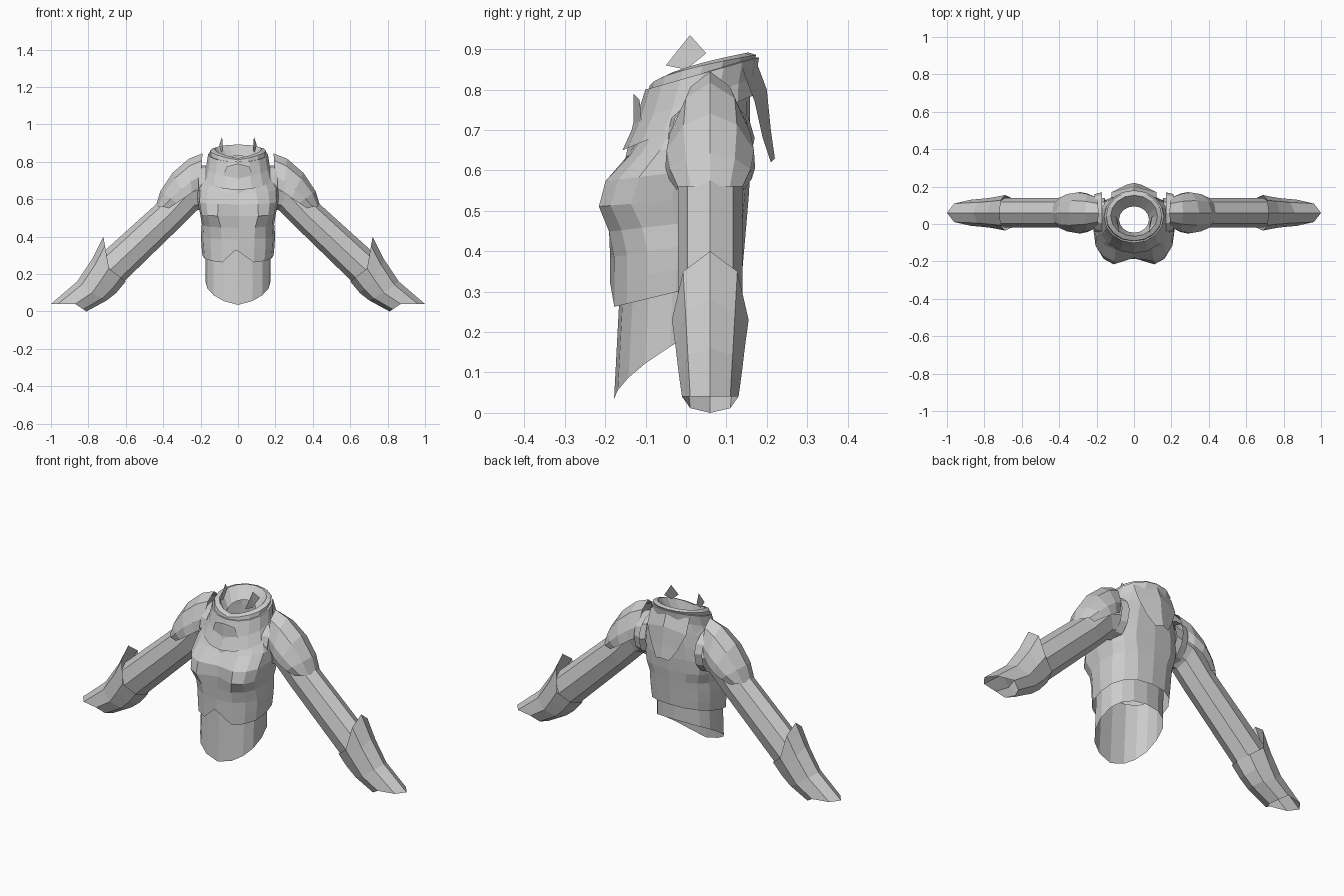
import bpy, bmesh, math
from mathutils import Vector

default_cube = bpy.data.objects.get("Cube")
if default_cube:
    bpy.data.objects.remove(default_cube, do_unlink=True)

steel = bpy.data.materials.new("light grey steel")
steel.use_nodes = True
steel.diffuse_color = (.6, .6, .6, 1)
shader = steel.node_tree.nodes["Principled BSDF"]
shader.inputs["Base Color"].default_value = steel.diffuse_color


def loft(name, rows, closed=True):
    """Skin rows of points with flat faces."""
    bm = bmesh.new()
    grid = [[bm.verts.new(point) for point in row] for row in rows]
    count = len(grid[0])
    for lower, upper in zip(grid, grid[1:]):
        for i in range(count if closed else count - 1):
            j = (i + 1) % count
            bm.faces.new((lower[i], lower[j], upper[j], upper[i]))
    bmesh.ops.remove_doubles(bm, verts=bm.verts, dist=.001)
    bmesh.ops.recalc_face_normals(bm, faces=bm.faces)
    mesh = bpy.data.meshes.new(name)
    bm.to_mesh(mesh)
    bm.free()
    mesh.materials.append(steel)
    part = bpy.data.objects.new(name, mesh)
    bpy.context.collection.objects.link(part)


def body_ring(front_z, back_z, width, front, back, notch=0, lift=0, square=1, bend=1):
    """Tilted oval; notch and lift move the middle of its front."""
    points = []
    sides = 16
    for i in range(sides):
        angle = math.tau * i / sides
        sine, cosine = math.sin(angle), math.cos(angle)
        x = width * math.copysign(abs(sine) ** square, sine)
        depth = (1 - math.copysign(abs(cosine) ** square, cosine)) / 2
        y = front + (back - front) * depth
        z = front_z + (back_z - front_z) * depth ** bend
        if i == 0:
            y, z = y + notch, z + lift
        points.append((x, y, z))
    return points


def bell(value, centre, spread):
    return math.exp(-((value - centre) / spread) ** 2)


def chest_ring(row):
    """Breastplate section: full at the bust, narrowing to the waist and neck."""
    z = .26 + row / 16
    bust = bell(z, .52, .07)
    taper = min(.11, max(0, z - .58))
    width = .19 + .03 * bell(z, .6, .1) - max(0, z - .67) / 2
    width += .01 * bell(z, .36, .05)
    front = -.188 - .038 * bust + .75 * taper
    back = .12 + .07 * z - taper / 10
    back_z = z + .03 + abs(z - .5) / 5
    hem_lift = .08 if row == 0 else 0
    return body_ring(z, back_z, width, front, back, bust / 20, hem_lift,
                     square=.85 - bust / 5)


def belly_ring(row):
    """Belly section, dropping much further in front than behind."""
    front_z = .38 - .115 * row
    back_z = .42 - .06 * row
    front = -.16 - .006 * row
    return body_ring(front_z, back_z, .175, front, .1, square=.85, bend=1 - row / 9)


def collar_ring(z, width, bend=1):
    """Neck oval leaning forward, higher at the back."""
    centre = (z - .6) / 5
    reach = .88 * width
    back_z = z + (1 - z) / 2.5
    return body_ring(z, back_z, width, centre - reach, centre + reach, bend=bend)


loft("breastplate", [chest_ring(row) for row in range(9)])
loft("belly_guard", [belly_ring(row) for row in range(4)])

# Outer collar with a lip, inner collar turning down into the neck hole
outer = ((.65, .19), (.72, .17), (.8, .16), (.8, .14))
inner = ((.76, .15), (.81, .15), (.82, .125), (.72, .08))
loft("outer_collar", [collar_ring(*row) for row in outer])
loft("inner_collar", [collar_ring(*row, bend=.6) for row in inner])


def folded_plate(name, rows):
    """Plate creased down its middle, its edges bent towards the body."""
    folds = (-1, -.5, 0, .5, 1)
    grid = []
    for y, z, width in rows:
        inward = math.copysign(width / 4, -y)
        grid.append([(fold * width, y + abs(fold) * inward, z - abs(fold) * width / 4)
                     for fold in folds])
    loft(name, grid, closed=False)


# Plates at the nape and the throat
folded_plate("nape_plate", ((.17, .88, .12), (.2, .8, .12), (.21, .7, .08), (.22, .63, .04)))
folded_plate("throat_guard", ((-.13, .79, .06), (-.13, .72, .09), (-.15, .63, .01)))


def limb_ring(side, top, middle, bottom, half, arc=360, sides=8, sharp=1):
    """Arm section through its top, side and bottom outline points."""
    top, middle, bottom = Vector(top), Vector(middle), Vector(bottom)
    points = []
    for i in range(sides if arc == 360 else sides + 1):
        angle = math.radians(arc * (i / sides - .5))
        cosine = math.cos(angle)
        target = top if cosine > 0 else bottom
        x, z = middle + (target - middle) * abs(cosine) ** sharp
        points.append((side * x, .06 + half * math.sin(angle), z))
    return points


def sleeve_ring(side, top, bottom):
    middle = (Vector(top) + Vector(bottom)) / 2
    return limb_ring(side, top, middle, bottom, .08)


def pauldron_ring(side, step):
    """Section of the shoulder dome, swept from the neck out to the arm."""
    part = step / 4
    angle = math.pi / 2 * (1 - part)
    top = (.19 + .25 * math.cos(angle) ** 1.3, .56 + .285 * math.sin(angle) ** 1.3)
    middle = Vector((.2, .69)).lerp(Vector((.39, .56)), part)
    half = .085 + .03 * math.sin(2 * angle)
    return limb_ring(side, top, middle, (.25, .5), half, arc=210, sides=6, sharp=1.4)


# Outline points in x and z of the sleeve and of the flared gauntlet
sleeve = (((.16, .77), (.15, .56)), ((.3, .73), (.22, .54)),
          ((.43, .58), (.3, .46)), ((.74, .3), (.64, .13)))
gauntlet = (
    ((.72, .4), (.69, .23), (.6, .16)),
    ((.78, .28), (.73, .17), (.65, .1)),
    ((.86, .16), (.78, .1), (.7, .06)),
    ((1, .04), (.87, .04), (.81, 0)),
)

for side, label in ((1, "left"), (-1, "right")):
    loft(label + "_sleeve", [sleeve_ring(side, *row) for row in sleeve])
    loft(label + "_gauntlet", [limb_ring(side, *row, half=.095 - i / 120)
                               for i, row in enumerate(gauntlet)])
    loft(label + "_pauldron", [pauldron_ring(side, step) for step in range(5)], closed=False)

    # Raised rim around the armhole
    loft(label + "_armhole_rim", [
        limb_ring(side, (x, .78), (x, .68), (x, .55), half, sides=12)
        for x, half in ((.17, .11), (.21, .1))])

    # Small pointed fin rising from inside the collar
    base = [(side * .08, -.05, .86), (side * .09, 0, .85), (side * .1, .05, .89)]
    tip = (side * .085, .01, .935)
    loft(label + "_collar_fin", [base, [tip] * len(base)], closed=False)
